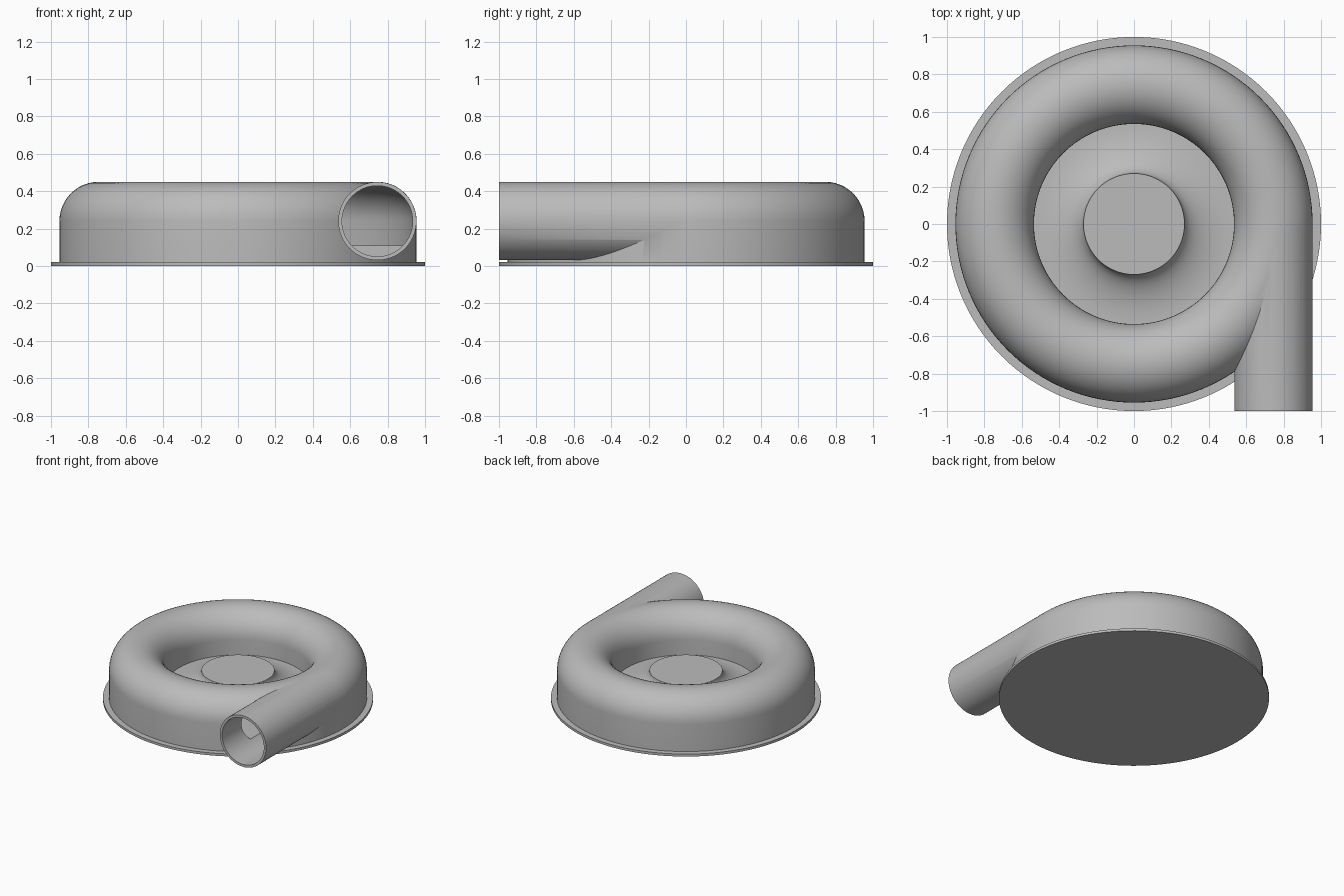
import bpy, bmesh, math
from mathutils import Matrix, Vector

cube = bpy.data.objects.get("Cube")
if cube:
    bpy.data.objects.remove(cube)

SEGMENTS = 128
TUBE_X, TUBE_Z, TUBE_R, WALL = 0.745, 0.24, 0.21, 0.02
FLOOR = 0.11

grey = bpy.data.materials.new("cast grey")
grey.use_nodes = True
colour = (0.5, 0.5, 0.5, 1)
grey.diffuse_color = colour
grey.node_tree.nodes["Principled BSDF"].inputs["Base Color"].default_value = colour


def finish(name, bm):
    bmesh.ops.remove_doubles(bm, verts=bm.verts, dist=1e-5)
    bmesh.ops.recalc_face_normals(bm, faces=bm.faces)
    mesh = bpy.data.meshes.new(name)
    bm.to_mesh(mesh)
    bm.free()
    mesh.materials.append(grey)
    obj = bpy.data.objects.new(name, mesh)
    bpy.context.collection.objects.link(obj)
    return obj


def lathe(name, profile):
    """Spin a closed (radius, height) outline around z."""
    bm = bmesh.new()
    verts = [bm.verts.new((r, 0, z)) for r, z in profile]
    edges = [bm.edges.new((a, b)) for a, b in zip(verts, verts[1:] + verts[:1])]
    bmesh.ops.spin(bm, geom=verts + edges, cent=(0, 0, 0), axis=(0, 0, 1),
                   angle=math.tau, steps=SEGMENTS)
    return finish(name, bm)


def ring_profile(radius, bottom):
    """Half-round top over straight walls."""
    arc = [(TUBE_X + radius * math.cos(math.pi * i / 24),
            TUBE_Z + radius * math.sin(math.pi * i / 24)) for i in range(25)]
    return [(TUBE_X + radius, bottom)] + arc + [(TUBE_X - radius, bottom)]


def pipe(name, radius, y0, y1):
    bm = bmesh.new()
    turn = Matrix.Translation(Vector((TUBE_X, (y0 + y1) / 2, TUBE_Z))) \
        @ Matrix.Rotation(math.pi / 2, 4, 'X')
    bmesh.ops.create_cone(bm, cap_ends=True, segments=64, radius1=radius,
                          radius2=radius, depth=y1 - y0, matrix=turn)
    return finish(name, bm)


def smooth(obj):
    bpy.ops.object.select_all(action='DESELECT')
    obj.select_set(True)
    bpy.context.view_layer.objects.active = obj
    bpy.ops.object.shade_smooth_by_angle(angle=math.radians(30))


def combine(target, tool, operation):
    mod = target.modifiers.new(operation.title(), 'BOOLEAN')
    mod.operation, mod.solver, mod.object = operation, 'EXACT', tool
    bpy.context.view_layer.objects.active = target
    bpy.ops.object.modifier_apply(modifier=mod.name)
    bpy.data.objects.remove(tool)


# Flat mounting plate
base = lathe("base_plate", [(0, 0), (1, 0), (1, 0.02), (0, 0.02)])

# Hollow ring casing with a tangential outlet pipe
casing = lathe("volute_casing", ring_profile(TUBE_R, 0.01))
combine(casing, pipe("outlet_pipe", TUBE_R - 0.001, -1, 0.03), 'UNION')
combine(casing, lathe("ring_cavity", ring_profile(TUBE_R - WALL, FLOOR)), 'DIFFERENCE')
combine(casing, pipe("outlet_bore", TUBE_R - WALL - 0.001, -1.1, 0.02), 'DIFFERENCE')

# Flared centre hub with a flat top
eye = TUBE_X - TUBE_R
flare = [(eye - 0.265 * math.cos(a), TUBE_Z - 0.125 * math.sin(a))
         for a in (math.pi / 2 * i / 16 for i in range(17))]
hub = lathe("centre_hub", [(0, 0.01), (0, TUBE_Z)] + flare + [(eye + 0.002, 0.01)])

for part in (base, casing, hub):
    smooth(part)
